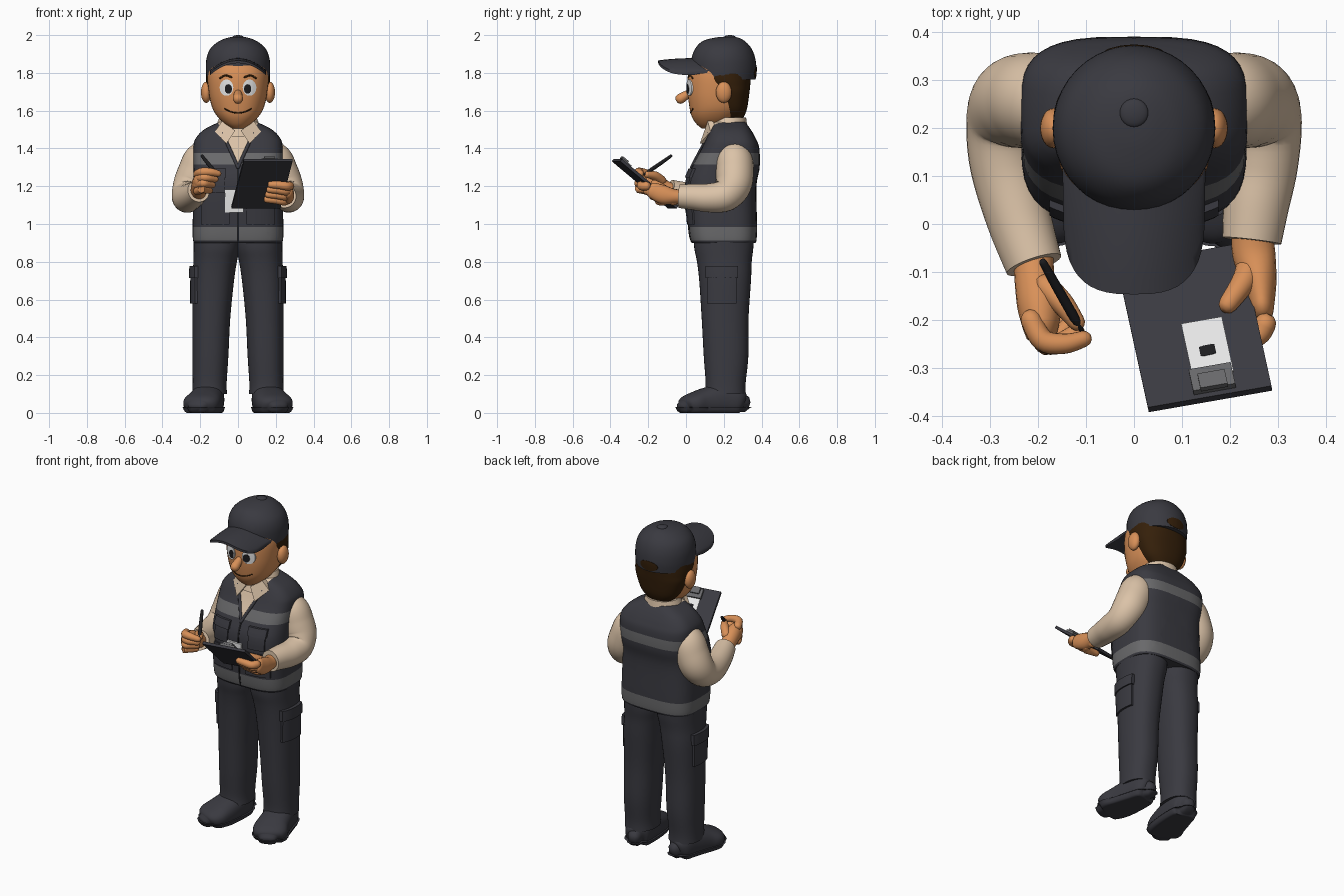
import bpy, bmesh, math
from mathutils import Vector as V
from mathutils.bvhtree import BVHTree

if "Cube" in bpy.data.objects:
    bpy.data.objects.remove(bpy.data.objects["Cube"])

def material(name, *rgb):
    m = bpy.data.materials.new(name)
    m.diffuse_color = (*rgb, 1)
    m.use_nodes = True
    m.node_tree.nodes["Principled BSDF"].inputs["Base Color"].default_value = m.diffuse_color
    return m

CHARCOAL = material("charcoal_cloth", .042, .042, .052)
SHIRT = material("beige_shirt", .71, .545, .39)
SKIN = material("warm_skin", .69, .28, .098)
HAIR = material("dark_brown", .035, .014, .003)
GREY = material("reflective_grey", .14, .14, .145)
WHITE = material("white", .8, .8, .8)
BLACK = material("black", .012, .012, .014)

def build(name, verts, faces, mat):
    bm = bmesh.new()
    vs = [bm.verts.new(v) for v in verts]
    for f in faces:
        bm.faces.new([vs[i] for i in f])
    bmesh.ops.recalc_face_normals(bm, faces=bm.faces)
    me = bpy.data.meshes.new(name)
    bm.to_mesh(me)
    bm.free()
    ob = bpy.data.objects.new(name, me)
    me.materials.append(mat)
    bpy.context.collection.objects.link(ob)
    return ob

def skin_rings(name, rings, mat):
    n, k = len(rings[0]), len(rings)
    faces = [(r * n + i, r * n + (i + 1) % n, (r + 1) * n + (i + 1) % n, (r + 1) * n + i)
             for r in range(k - 1) for i in range(n)]
    faces += [tuple(range(n)), tuple(range((k - 1) * n, k * n))]
    return build(name, [p for r in rings for p in r], faces, mat)

def spline(rows, n=5):
    """Catmull-Rom interpolation of rows of numbers."""
    p = [rows[0], *rows, rows[-1]]
    out = []
    for a, b, c, d in zip(p, p[1:], p[2:], p[3:]):
        for j in range(n):
            t = j / n
            out.append([.5 * (2 * y + (z - x) * t + (2 * x - 5 * y + 4 * z - w) * t * t
                        + (3 * y - x - 3 * z + w) * t ** 3) for x, y, z, w in zip(a, b, c, d)])
    return out + [list(rows[-1])]

def section(a, b, power, n):
    pts = []
    for i in range(n):
        c, s = math.cos(math.tau * i / n), math.sin(math.tau * i / n)
        pts.append((a * math.copysign(abs(c) ** (2 / power), c), b * math.copysign(abs(s) ** (2 / power), s)))
    return pts

def stack(name, rows, mat, power=2.0, x=0):
    """Horizontal rings; rows are z, centre y, half width, half depth (, centre x)."""
    rings = []
    for r in spline(rows):
        cx = r[4] if len(r) > 4 else x
        rings.append([V((cx + u, r[1] + v, r[0])) for u, v in section(max(r[2], .002), max(r[3], .002), power, 40)])
    return skin_rings(name, rings, mat)

def tube(name, rows, mat, ref=(0, 0, 1), cap=True, n=20, power=2.0, zlim=(-9, 9)):
    """Rings along a path; rows are x, y, z, half width (, half height)."""
    rows = spline([r if len(r) == 5 else (*r, r[3]) for r in rows])
    pts = [V(r[:3]) for r in rows]
    tan = [(pts[min(i + 1, len(pts) - 1)] - pts[max(i - 1, 0)]).normalized() for i in range(len(pts))]
    items = [(p, t, r[3], r[4]) for p, t, r in zip(pts, tan, rows)]
    if cap:
        for sign, end in ((-1, 0), (1, -1)):
            p, t, a, b = items[end]
            for d, k in ((.55, .83), (.9, .42)):
                new = (p + t * sign * d * min(a, b), t, a * k, b * k)
                items.insert(0, new) if sign < 0 else items.append(new)
    rings = []
    for p, t, a, b in items:
        side = t.cross(V(ref)).normalized()
        up = side.cross(t)
        ring = [p + side * u + up * v for u, v in section(a, b, power, n)]
        for q in ring:
            q.z = min(max(q.z, zlim[0]), zlim[1])
        rings.append(ring)
    return skin_rings(name, rings, mat)

def ball(name, c, r, mat):
    n = 12
    rings = [[V((c[0] + r[0] * math.sin(f) * u, c[1] + r[1] * math.sin(f) * v, c[2] + r[2] * math.cos(f)))
              for u, v in section(1, 1, 2, 24)] for f in [.03 + (math.pi - .06) * i / n for i in range(n + 1)]]
    return skin_rings(name, rings, mat)

def tree(ob):
    return BVHTree.FromPolygons([v.co for v in ob.data.vertices], [tuple(p.vertices) for p in ob.data.polygons])

def hit(bvh, u, v, d=(0, 1, 0)):
    o = V((-2 * d[0], u, v)) if d[0] else V((u, -2 * d[1], v))
    return bvh.ray_cast(o, V(d))[0]

def decal(name, bvh, c, half, mat, lift, d=(0, 1, 0), oval=False, n=12):
    """Thin plate projected on a surface along direction d."""
    top = []
    for i in range(n + 1):
        for j in range(n + 1):
            u, v = 2 * i / n - 1, 2 * j / n - 1
            if oval:
                u, v = u * math.sqrt(1 - v * v / 2), v * math.sqrt(1 - u * u / 2)
            p = hit(bvh, c[0] + u * half[0], c[1] + v * half[1], d)
            top.append((p or top[-1] + V(d) * lift) - V(d) * lift)
    m, k = n + 1, len(top)
    quads = [(i * m + j, i * m + j + 1, (i + 1) * m + j + 1, (i + 1) * m + j) for i in range(n) for j in range(n)]
    rim = [i * m for i in range(n)] + [n * m + j for j in range(n)] + \
          [i * m + n for i in range(n, 0, -1)] + list(range(n, 0, -1))
    faces = quads + [tuple(q + k for q in f) for f in quads]
    faces += [(a, b, b + k, a + k) for a, b in zip(rim, rim[1:] + rim[:1])]
    return build(name, top + [p + V(d) * (lift + .003) for p in top], faces, mat)

# Vest, with stripes and the shirt opening cut into it
vest = stack("vest", [(.90, .20, .232, .168), (.92, .198, .239, .176), (1.0, .194, .24, .182), (1.2, .187, .236, .186),
                      (1.3, .21, .236, .18), (1.4, .235, .237, .153), (1.45, .238, .226, .133),
                      (1.5, .235, .18, .108), (1.54, .228, .1, .085)], CHARCOAL, 3.4)
bm = bmesh.new()
bm.from_mesh(vest.data)
cuts = [((0, 0, z), (0, 0, 1)) for z in (.912, .985, 1.315, 1.375)] + [((0, 0, 1.3), (1, 0, s * .45)) for s in (-1, 1)]
for co, no in cuts:
    bmesh.ops.bisect_plane(bm, geom=bm.verts[:] + bm.edges[:] + bm.faces[:], plane_co=co, plane_no=no)
vest.data.materials.append(GREY)
vest.data.materials.append(SHIRT)
for f in bm.faces:
    c = f.calc_center_median()
    if c.y < .2 and abs(c.x) < (c.z - 1.3) * .45:
        f.material_index = 2
    elif .912 < c.z < .985 or 1.315 < c.z < 1.375:
        f.material_index = 1
bm.to_mesh(vest.data)
bm.free()
chest = tree(vest)
decal("vest_zip", chest, (0, 1.10), (.005, .198), BLACK, .003)
decal("badge", chest, (-.02, 1.122), (.048, .06), WHITE, .012)

# Neck and collar
stack("neck", [(1.42, .21, .085, .08), (1.56, .2, .08, .08)], SKIN)
stack("collar", [(1.46, .215, .128, .118), (1.52, .222, .115, .102), (1.565, .228, .098, .09)], SHIRT)

# Head and face
head = stack("head", [(1.505, .13, .03, .045), (1.53, .14, .07, .085), (1.57, .155, .11, .125), (1.62, .168, .138, .15),
                      (1.7, .172, .155, .163), (1.8, .178, .16, .165), (1.88, .19, .14, .14)], SKIN, 2.2)
face = tree(head)
stack("hair", [(1.565, .25, .085, .055), (1.61, .245, .125, .078), (1.69, .235, .158, .1),
               (1.735, .218, .166, .122), (1.77, .205, .169, .138), (1.83, .205, .165, .138)], HAIR, 2.3)
tube("nose", [(0, .03, 1.705, .014), (0, .0, 1.682, .023), (0, -.03, 1.663, .027)], SKIN)
mouth = [hit(face, x, 1.588 + 4.5 * x * x) for x in (-.07, -.045, -.02, 0, .02, .045, .07)]
tube("mouth", [(*p, .0035) for p in mouth], HAIR, n=8)

# Cap
cap = stack("cap", [(1.765, .2, .166, .168), (1.82, .2, .17, .173), (1.88, .198, .166, .168), (1.93, .198, .145, .148),
                    (1.968, .2, .1, .112), (1.987, .215, .05, .06), (1.992, .22, .01, .01)], CHARCOAL)
ball("cap_button", (0, .232, 1.989), (.03, .03, .011), CHARCOAL)
decal("cap_back_opening", tree(cap), (0, 1.80), (.06, .03), HAIR, .002, (0, -1, 0), True)
N, M = 24, 6
visor = []
for layer in (0, -.014):
    for i in range(N + 1):
        t = 2 * i / N - 1
        a, b = math.radians(65 * t), math.radians(90 * t)
        inner = V((.165 * math.sin(a), .2 - .168 * math.cos(a), 0))
        outer = V((math.copysign(.148 * abs(math.sin(b)) ** .7, t), .04 - .187 * max(math.cos(b), 0) ** .65, 0))
        for j in range(M + 1):
            p = inner.lerp(outer, j / M)
            p.z = 1.878 - 2.9 * p.x ** 2 - .012 * (j / M) ** 2 + layer
            visor.append(p)
W, K = M + 1, (N + 1) * (M + 1)
quads = [(i * W + j, i * W + j + 1, (i + 1) * W + j + 1, (i + 1) * W + j) for i in range(N) for j in range(M)]
rim = [i * W for i in range(N)] + [N * W + j for j in range(M)] + [i * W + M for i in range(N, 0, -1)] + list(range(M, 0, -1))
build("cap_visor", visor, quads + [tuple(q + K for q in f) for f in quads]
      + [(a, b, b + K, a + K) for a, b in zip(rim, rim[1:] + rim[:1])], CHARCOAL)

# Clipboard, addressed by a across and b along its length, h above the writing side
U, L, O = V((.258, .045, 0)), V((.065, -.298, .25)), V((-.035, -.09, 1.088))
UP = U.cross(L).normalized()
UP = UP if UP.z > 0 else -UP
def board(a, b, h):
    return O + U * a + L * b + UP * h
def slab(name, a0, a1, b0, b1, h0, h1, mat):
    vs = [board(a, b, h) for h in (h0, h1) for a, b in ((a0, b0), (a1, b0), (a1, b1), (a0, b1))]
    build(name, vs, [(0, 1, 2, 3), (4, 5, 6, 7)] + [(i, (i + 1) % 4, (i + 1) % 4 + 4, i + 4) for i in range(4)], mat)
slab("clipboard", 0, 1, 0, 1, -.008, .008, CHARCOAL)
slab("paper", .4, .73, .48, .86, .006, .011, WHITE)
slab("clip_plate", .38, .72, .82, .97, .006, .022, GREY)
slab("clip_lever", .44, .66, .88, .98, .02, .032, GREY)
p = board(.56, .69, .011)
tube("paper_mark", [(*(p + L * d), .017, .002) for d in (-.03, .03)], BLACK, n=12)

# Left hand, fingers below the board and thumb on top
tube("left_palm", [(.245, 0, 1.145, .04), (.25, -.06, 1.145, .045, .04), (.262, -.12, 1.155, .036, .05),
                   (.268, -.18, 1.18, .024, .042)], SKIN)
for i in range(4):
    b = .24 + .105 * i
    path = [(*board(a, b + e, h), r) for a, e, h, r in ((1.06, -.04, -.02, .023), (.98, .0, -.034, .023),
                                                         (.82, .01, -.03, .021), (.66, .0, -.024, .018))]
    tube(f"left_finger_{i + 1}", path, SKIN)
tube("left_thumb", [(*board(1.08, .12, .015), .032), (*board(.97, .29, .026), .026), (*board(.8, .43, .024), .02)], SKIN)

# Right hand and pen
tube("right_palm", [(-.21, -.05, 1.16, .042), (-.208, -.11, 1.185, .042, .045), (-.198, -.17, 1.215, .046, .052),
                    (-.195, -.215, 1.23, .038, .05)], SKIN)
for i in range(4):
    z, k = 1.275 - .03 * i, .015 * i
    tube(f"right_finger_{i + 1}", [(-.215, -.2, z - .01, .022), (-.19 , -.243, z, .023), (-.145 - k, -.25, z, .021),
                                   (-.105 - k, -.24 + k, z - .008, .017)], SKIN)
tube("right_thumb", [(-.185, -.13, 1.23, .026), (-.15, -.165, 1.255, .024), (-.12, -.205, 1.262, .018)], SKIN)
tube("pen", [(-.19, -.08, 1.36, .008), (-.165, -.125, 1.328, .01), (-.125, -.195, 1.28, .01), (-.108, -.225, 1.26, .004)], BLACK, n=12)

# Sleeves
arm = [(.14, .25, 1.375, .07), (.188, .255, 1.342, .096), (.218, .258, 1.275, .1), (.248, .25, 1.205, .096), (.266, .205, 1.15, .085)]
ends = {1: [(.266, .12, 1.138, .076), (.255, .04, 1.143, .069), (.246, -.035, 1.147, .062)],
        -1: [(.266, .12, 1.138, .076), (.24, .01, 1.152, .068), (.209, -.085, 1.175, .06)]}

for s, side in ((1, "left"), (-1, "right")):
    path = [(s * r[0], *r[1:]) for r in arm + ends[s]]
    tube(side + "_sleeve", path, SHIRT, ref=(1, 0, 0), cap=False, n=32)

    # Collar wing and vest edge
    wing = [V((s * x, y, z)) for x, y, z in ((.015, .098, 1.495), (.085, .115, 1.545), (.122, .13, 1.49), (.062, .073, 1.425))]
    wing += [p + V((0, .03, 0)) for p in wing]
    build(side + "_collar_wing", wing, [(0, 1, 2, 3), (4, 5, 6, 7)] + [(i, (i + 1) % 4, (i + 1) % 4 + 4, i + 4) for i in range(4)], SHIRT)
    edge = [hit(chest, s * .45 * (z - 1.3), z) for z in (1.3, 1.36, 1.42, 1.48)]
    tube(side + "_vest_edge", [(*p, .009) for p in edge], CHARCOAL, n=10)

    # Vest pockets
    decal(side + "_chest_pocket", chest, (s * .12, 1.225), (.05, .06), CHARCOAL, .008)
    decal(side + "_chest_flap", chest, (s * .12, 1.27), (.056, .024), CHARCOAL, .015)
    decal(side + "_vest_pocket", chest, (s * .12, 1.07), (.075, .072), CHARCOAL, .008)

    # Eyes, brows and ears
    decal(side + "_eye", face, (s * .061, 1.722), (.036, .043), WHITE, .007, oval=True)
    decal(side + "_pupil", face, (s * .051, 1.715), (.019, .025), BLACK, .0095, oval=True)
    brow = [hit(face, s * x, z) for x, z in ((.035, 1.777), (.065, 1.787), (.095, 1.772))]
    tube(side + "_eyebrow", [(*p, .005) for p in brow], HAIR, n=10)
    ball(side + "_ear", (s * .168, .2, 1.697), (.028, .042, .056), SKIN)

    # Trouser leg with cargo pocket
    leg = stack(side + "_trouser_leg", [(.94, .2, .122, .16, s * .113), (.87, .2, .122, .156, s * .113), (.8, .203, .115, .145, s * .121),
                                       (.7, .207, .11, .137, s * .131), (.5, .207, .1, .124, s * .141), (.3, .212, .095, .118, s * .146),
                                       (.16, .21, .09, .106, s * .15), (.1, .208, .092, .108, s * .15)], CHARCOAL, 2.3)
    thigh = tree(leg)
    decal(side + "_cargo_pocket", thigh, (.19, .67), (.078, .09), CHARCOAL, .012, (-s, 0, 0))
    decal(side + "_cargo_flap", thigh, (.19, .745), (.086, .032), CHARCOAL, .02, (-s, 0, 0))

    # Shoe and sole
    shoe = [(.14, .30, .055, .04, .045), (.146, .275, .062, .07, .075), (.155, .2, .07, .083, .088), (.174, .1, .058, .094, .074),
            (.193, .04, .05, .1, .058), (.207, .003, .042, .085, .046), (.214, -.013, .035, .055, .03)]
    shoe = [(s * r[0], *r[1:]) for r in shoe]
    tube(side + "_shoe", shoe, CHARCOAL, n=32, power=2.4, zlim=(.01, 1))
    tube(side + "_sole", [(*r[:3], r[3] + .005, r[4] + .008) for r in shoe], CHARCOAL, n=32, power=3, zlim=(0, .03))

bpy.ops.object.select_all(action='SELECT')
bpy.context.view_layer.objects.active = vest
bpy.ops.object.shade_smooth_by_angle(angle=math.radians(45))
